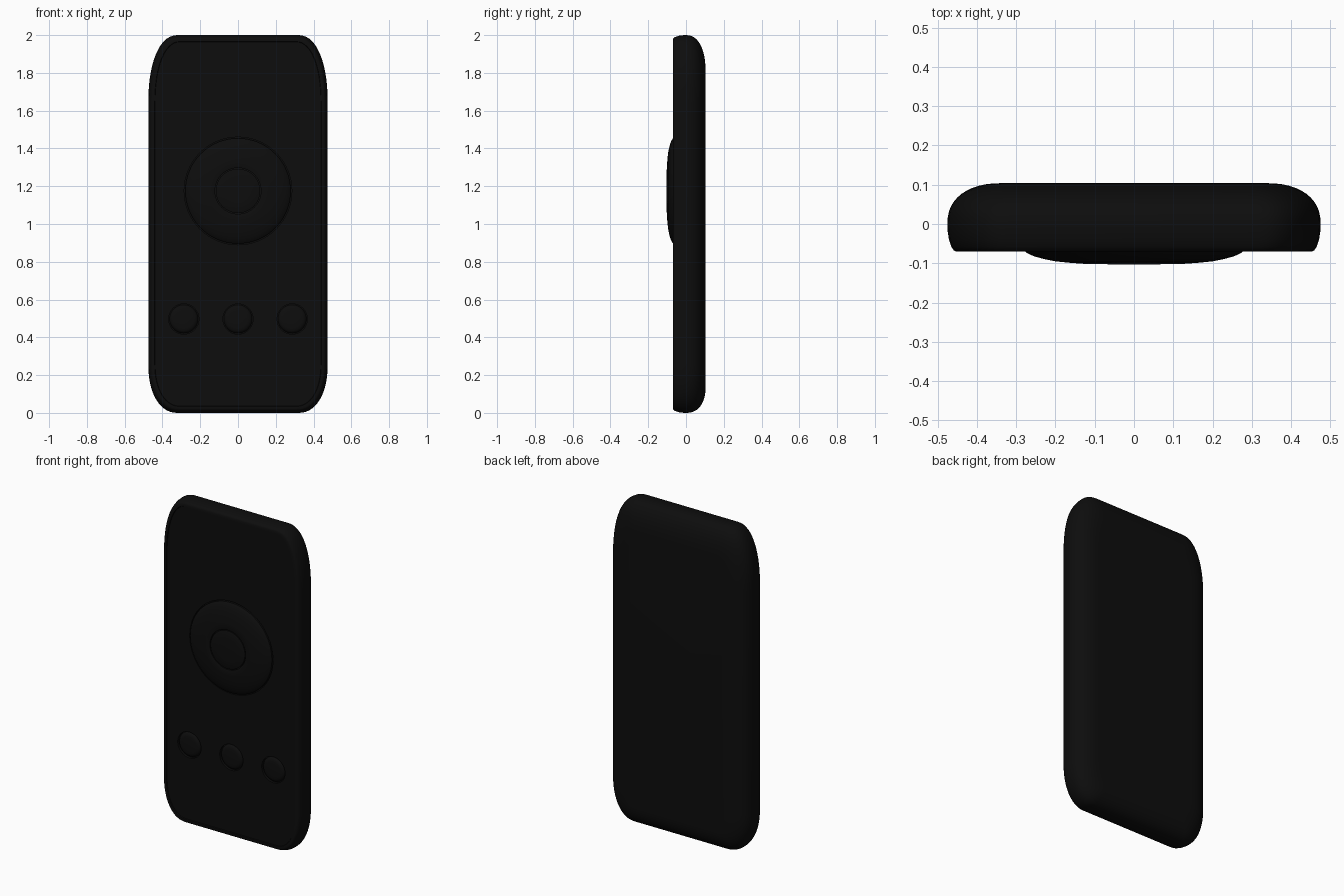
import bpy, bmesh, math

if "Cube" in bpy.data.objects:
    bpy.data.objects.remove(bpy.data.objects["Cube"])

black = bpy.data.materials.new("matte black")
black.use_nodes = True
black.diffuse_color = (0.004, 0.004, 0.004, 1)
bsdf = black.node_tree.nodes["Principled BSDF"]
bsdf.inputs["Base Color"].default_value = black.diffuse_color
bsdf.inputs["Roughness"].default_value = 0.6


def loft(name, rings):
    """Skin a closed solid through a list of equal-length rings."""
    bm = bmesh.new()
    loops = [[bm.verts.new(p) for p in ring] for ring in rings]
    n = len(loops[0])
    for a, b in zip(loops, loops[1:]):
        for i in range(n):
            bm.faces.new((a[i], a[(i + 1) % n], b[(i + 1) % n], b[i]))
    bm.faces.new(loops[0])
    bm.faces.new(loops[-1])
    bmesh.ops.recalc_face_normals(bm, faces=bm.faces)
    mesh = bpy.data.meshes.new(name)
    bm.to_mesh(mesh)
    bm.free()
    obj = bpy.data.objects.new(name, mesh)
    bpy.context.collection.objects.link(obj)
    mesh.materials.append(black)
    return obj


def smooth(obj):
    bpy.ops.object.select_all(action="DESELECT")
    obj.select_set(True)
    bpy.context.view_layer.objects.active = obj
    bpy.ops.object.shade_smooth_by_angle(angle=math.radians(35))


def turned(name, x, z, profile, steps=64):
    """Turn (radius, y) points around a front-to-back axis."""
    angles = [2 * math.pi * i / steps for i in range(steps)]
    return loft(name, [[(x + r * math.cos(a), y, z + r * math.sin(a))
                        for a in angles] for r, y in profile])


def power(value, n):
    return math.copysign(abs(value) ** (2 / n), value)


def outline(y, side, top, bottom, steps=14):
    """Rounded slab outline, with taller corners at the top than the bottom."""
    ring = []
    for quarter in range(4):
        for i in range(steps + 1):
            a = (quarter + i / steps) * math.pi / 2
            # short end offsets keep neighbouring corner points apart
            sx = 1 if quarter in (0, 3) else -1
            upper = quarter < 2
            rx = 0.155 - 0.6 * side
            rz = 0.36 - 0.9 * top if upper else 0.26 - 0.9 * bottom
            cx = sx * (0.475 - side - rx)
            cz = 2 - top - rz if upper else bottom + rz
            ring.append((cx + rx * power(math.cos(a), 2.2), y,
                         cz + rz * power(math.sin(a), 2.2)))
    return ring


# Body: recessed front panel, thin rim, rounded sides and softly curved back
rings = [outline(y, d, d, d) for y, d in
         [(-0.065, 0.036), (-0.07, 0.034), (-0.07, 0.022), (-0.067, 0.016),
          (-0.058, 0.010), (-0.04, 0.004), (-0.02, 0.001)]]
for i in range(13):
    a = i / 12 * math.pi / 2
    d = 1 - power(math.cos(a), 2.3)
    rings.append(outline(0.104 * power(math.sin(a), 2.3),
                         0.14 * d, 0.2 * d, 0.14 * d))
body = loft("body", rings)

# Wells in the front for the dial and the three buttons
DIAL_Z, BUTTON_Z = 1.175, 0.497
BUTTONS = {"right": -0.287, "middle": 0.0, "left": 0.287}
wells = [(0, DIAL_Z, 0.285)] + [(x, BUTTON_Z, 0.08) for x in BUTTONS.values()]
for x, z, r in wells:
    cutter = turned("well_cutter", x, z, [(r, -0.15), (r, -0.05)])
    cutter.hide_render = True
    mod = body.modifiers.new("well", "BOOLEAN")
    mod.operation, mod.solver, mod.object = "DIFFERENCE", "EXACT", cutter
    bpy.context.view_layer.objects.active = body
    bpy.ops.object.modifier_apply(modifier=mod.name)
    bpy.data.objects.remove(cutter)
smooth(body)

# Dial: domed ring around a flush centre button
dial = turned("dial_ring", 0, DIAL_Z, [
    (0.279, -0.045), (0.279, -0.068), (0.272, -0.074), (0.255, -0.082),
    (0.23, -0.089), (0.2, -0.095), (0.16, -0.099), (0.125, -0.1015),
    (0.122, -0.1), (0.122, -0.09)])
smooth(dial)
centre = turned("centre_button", 0, DIAL_Z, [
    (0.117, -0.08), (0.117, -0.1), (0.113, -0.102), (0.06, -0.1025)])
smooth(centre)

# Small round buttons with a rolled edge
for side, x in BUTTONS.items():
    smooth(turned(side + "_button", x, BUTTON_Z, [
        (0.076, -0.045), (0.075, -0.054), (0.07, -0.061), (0.062, -0.066),
        (0.05, -0.068), (0.025, -0.069)], 48))
